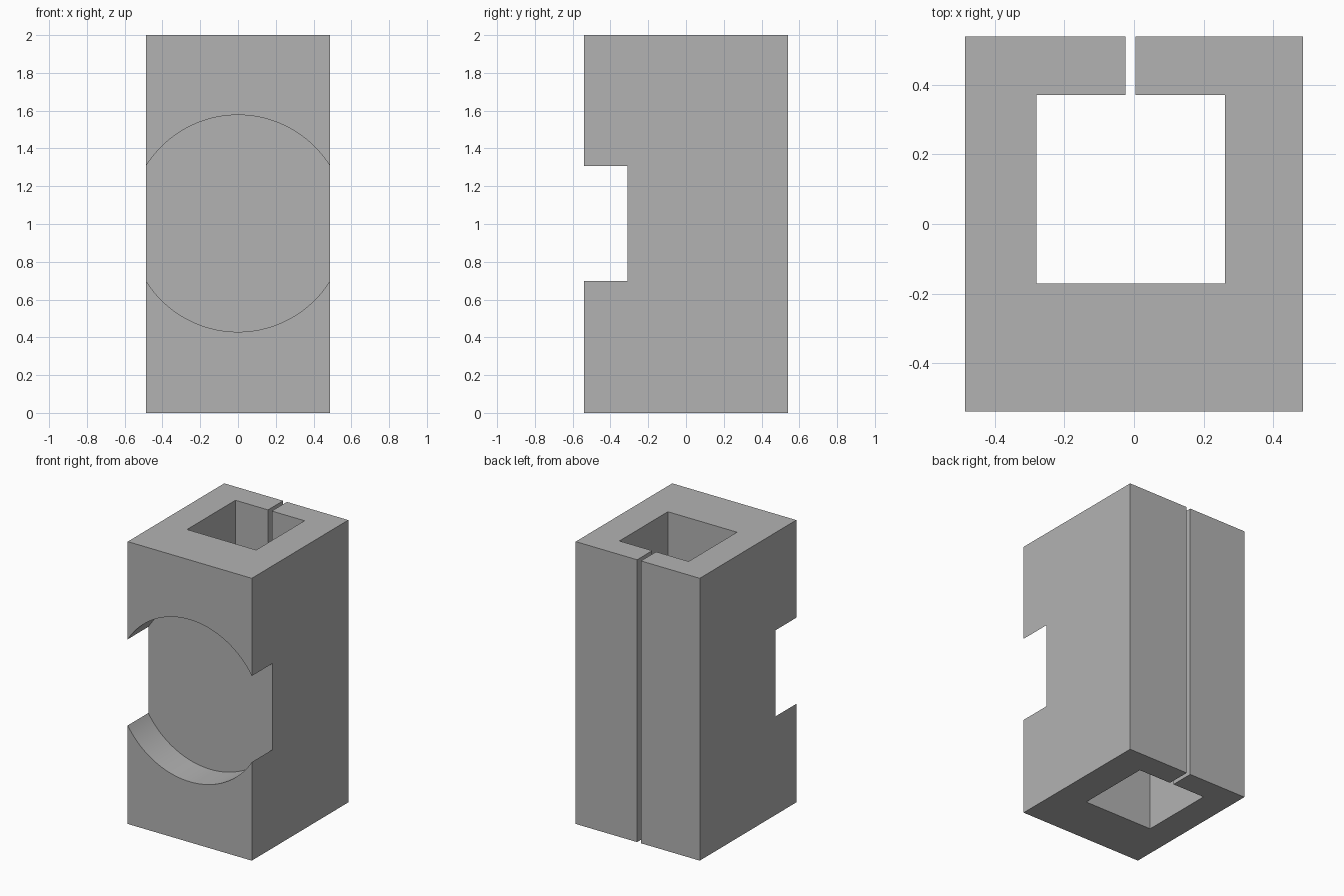
import bpy, bmesh, math
from mathutils import Matrix

cube = bpy.data.objects.get("Cube")
if cube:
    bpy.data.objects.remove(cube, do_unlink=True)

HEIGHT = 2.0
HALF_X, HALF_Y = 0.486, 0.54

grey = bpy.data.materials.new("plain_grey")
grey.use_nodes = True
colour = (0.45, 0.45, 0.45, 1)
grey.diffuse_color = colour
grey.node_tree.nodes["Principled BSDF"].inputs["Base Color"].default_value = colour


def make_object(name, bm):
    bmesh.ops.recalc_face_normals(bm, faces=bm.faces)
    mesh = bpy.data.meshes.new(name)
    bm.to_mesh(mesh)
    bm.free()
    mesh.materials.append(grey)
    obj = bpy.data.objects.new(name, mesh)
    bpy.context.collection.objects.link(obj)
    return obj


# Block: C-shaped plan with a square bore and a thin slit through the back
bore_l, bore_r, bore_f, bore_b = -0.28, 0.262, -0.171, 0.371
slit_l, slit_r = -0.025, 0.005
plan = [(slit_l, HALF_Y), (-HALF_X, HALF_Y), (-HALF_X, -HALF_Y), (HALF_X, -HALF_Y),
        (HALF_X, HALF_Y), (slit_r, HALF_Y), (slit_r, bore_b), (bore_r, bore_b),
        (bore_r, bore_f), (bore_l, bore_f), (bore_l, bore_b), (slit_l, bore_b)]
bm = bmesh.new()
base = bm.faces.new([bm.verts.new((x, y, 0)) for x, y in plan])
top = bmesh.ops.extrude_face_region(bm, geom=[base], use_keep_orig=True)
bmesh.ops.translate(bm, vec=(0, 0, HEIGHT),
                    verts=[g for g in top["geom"] if isinstance(g, bmesh.types.BMVert)])
block = make_object("clamp_block", bm)

# Round recess across the front, wider than the block
recess_floor, recess_start = -0.31, -0.8
bm = bmesh.new()
bmesh.ops.create_cone(
    bm, cap_ends=True, segments=128, radius1=0.574, radius2=0.574,
    depth=recess_floor - recess_start,
    matrix=Matrix.Translation((0, (recess_floor + recess_start) / 2, 1.003))
    @ Matrix.Rotation(math.pi / 2, 4, "X"))
cutter = make_object("recess_cutter", bm)
cutter.hide_render = True

cut = block.modifiers.new("front_recess", "BOOLEAN")
cut.operation = "DIFFERENCE"
cut.solver = "EXACT"
cut.object = cutter
bpy.ops.object.select_all(action="DESELECT")
block.select_set(True)
bpy.context.view_layer.objects.active = block
bpy.ops.object.modifier_apply(modifier=cut.name)
bpy.data.objects.remove(cutter, do_unlink=True)

# Smooth the curved walls, keep the corners crisp
bpy.ops.object.shade_smooth_by_angle(angle=math.radians(30))
